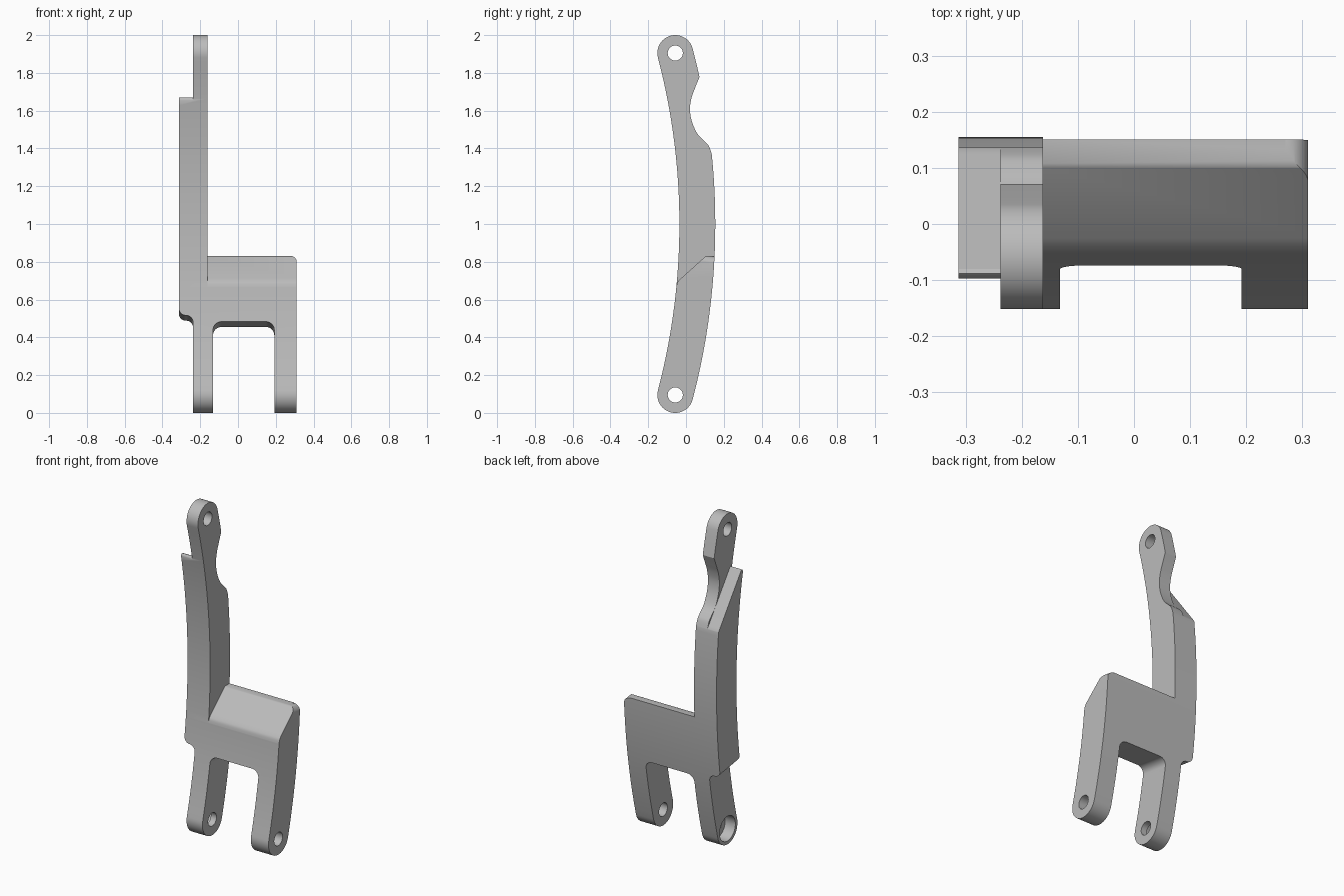
import bpy, bmesh
from math import sin, cos, pi, asin

if "Cube" in bpy.data.objects:
    bpy.data.objects.remove(bpy.data.objects["Cube"])

# Main dimensions of the curved bracket
CY, CZ = -3.505, 1.0            # centre of the long bend
R_MID, HALF = 3.565, 0.095      # bend radius and half thickness
PHI = asin(0.905 / R_MID)
LEFT, ARM_L, ARM_R, RIGHT = -0.313, -0.238, -0.162, 0.31


def arc(cx, cy, r, a0, a1, n=12):
    return [(cx + r * cos(a0 + (a1 - a0) * i / n),
             cy + r * sin(a0 + (a1 - a0) * i / n)) for i in range(n + 1)]


def smooth(pts, n=5):
    """Smooth curve through the points."""
    p = [pts[0]] + pts + [pts[-1]]
    out = []
    for i in range(1, len(p) - 2):
        for k in range(n):
            t = k / n
            out.append(tuple(
                0.5 * (2 * b + (c - a) * t + (2 * a - 5 * b + 4 * c - d) * t * t
                       + (3 * b - a - 3 * c + d) * t ** 3)
                for a, b, c, d in zip(p[i - 1], p[i], p[i + 1], p[i + 2])))
    return out + [pts[-1]]


def prism(name, pts, axis, lo, hi):
    """Extrude a (y, z) profile along x, or an (x, z) profile along y.
    Profiles along y follow the tilt of the bend."""
    bm = bmesh.new()
    rings = []
    for d in (lo, hi):
        if axis == "x":
            rings.append([bm.verts.new((d, a, b)) for a, b in pts])
        else:
            rings.append([bm.verts.new((a, d, b - 0.149 * (d + 0.074))) for a, b in pts])
    bm.faces.new(rings[0])
    bm.faces.new(rings[1])
    for i in range(len(pts)):
        j = (i + 1) % len(pts)
        bm.faces.new((rings[0][i], rings[0][j], rings[1][j], rings[1][i]))
    bmesh.ops.recalc_face_normals(bm, faces=bm.faces)
    mesh = bpy.data.meshes.new(name)
    bm.to_mesh(mesh)
    bm.free()
    obj = bpy.data.objects.new(name, mesh)
    bpy.context.collection.objects.link(obj)
    return obj


# Curved strip with round ends
def end_centre(a):
    return CY + R_MID * cos(a), CZ + R_MID * sin(a)


top, bottom = end_centre(PHI), end_centre(-PHI)
outline = (arc(CY, CZ, R_MID - HALF, -PHI, PHI, 48)
           + arc(*top, HALF, PHI + pi, PHI, 24)[1:]
           + arc(CY, CZ, R_MID + HALF, PHI, -PHI, 48)[1:]
           + arc(*bottom, HALF, -PHI, -PHI - pi, 24)[1:-1])
bracket = prism("bracket", outline, "x", LEFT, RIGHT)

cutters = []


def cut(name, pts, axis, lo, hi):
    cutters.append(prism(name, pts, axis, lo, hi))


# Space above the wide block, with its sloped shoulder
cut("block_top_cutter",
    [(-0.4, 0.64), (-0.056, 0.64)]
    + smooth([(-0.0525, 0.66), (-0.046, 0.688), (-0.034, 0.705), (-0.018, 0.72)])
    + [(0.1, 0.826), (0.108, 0.83), (0.4, 0.83), (0.4, 2.3), (-0.4, 2.3)],
    "x", ARM_R, 0.6)

# Waist behind the upper arm
cut("waist_cutter",
    smooth([(0.076, 1.79), (0.066, 1.765), (0.048, 1.72), (0.03, 1.67), (0.021, 1.61),
            (0.031, 1.543), (0.061, 1.477), (0.1, 1.437), (0.122, 1.41), (0.14, 1.36)])
    + [(0.4, 1.36), (0.4, 1.79)], "x", -0.6, 0.6)

# Sloped top of the side flange
cut("flange_top_cutter",
    [(-0.4, 1.65), (-0.099, 1.65), (-0.095, 1.663), (-0.088, 1.67), (-0.08, 1.667),
     (0.125, 1.39), (0.2, 1.289), (0.4, 1.289), (0.4, 2.3), (-0.4, 2.3)],
    "x", -0.6, ARM_L)

# Curved step under the side flange
cut("flange_bottom_cutter",
    [(-0.6, -0.4), (-0.6, 0.6), (-0.314, 0.6)]
    + arc(-0.275, 0.555, 0.038, pi, 1.5 * pi)
    + arc(-0.275, 0.48, 0.037, pi / 2, 0)[1:]
    + [(ARM_L, -0.4)], "y", -0.5, 0.5)

# Slot between the two legs
cut("leg_slot_cutter",
    [(-0.132, -0.4)] + arc(-0.087, 0.438, 0.045, pi, pi / 2)
    + arc(0.147, 0.438, 0.045, pi / 2, 0) + [(0.192, -0.4)], "y", -0.5, 0.5)

# Rounded upper corner of the block
corner_z = 0.82
cut("corner_cutter",
    arc(0.27, corner_z, 0.041, pi / 2, 0) + [(0.6, corner_z), (0.6, 1.2), (0.27, 1.2)],
    "y", -0.5, 0.5)

# Pin holes and the counterbore in the leg below the flange
for name, centre in (("upper_hole", top), ("lower_hole", bottom)):
    cut(name, arc(*centre, 0.04, 0, 2 * pi, 32)[:-1], "x", -0.7, 0.7)
cut("counterbore", arc(*bottom, 0.075, 0, 2 * pi, 40)[:-1], "x", -0.6, -0.17)

bpy.context.view_layer.objects.active = bracket
bracket.select_set(True)
for c in cutters:
    c.hide_render = True
    mod = bracket.modifiers.new(c.name, "BOOLEAN")
    mod.operation, mod.solver, mod.object = "DIFFERENCE", "EXACT", c
    bpy.ops.object.modifier_apply(modifier=mod.name)
    bpy.data.objects.remove(c)

# Plain grey metal
grey = bpy.data.materials.new("grey_metal")
grey.use_nodes = True
colour = (0.5, 0.5, 0.5, 1)
grey.diffuse_color = colour
grey.node_tree.nodes["Principled BSDF"].inputs["Base Color"].default_value = colour
bracket.data.materials.clear()
bracket.data.materials.append(grey)
bpy.ops.object.shade_smooth_by_angle(angle=0.5)
